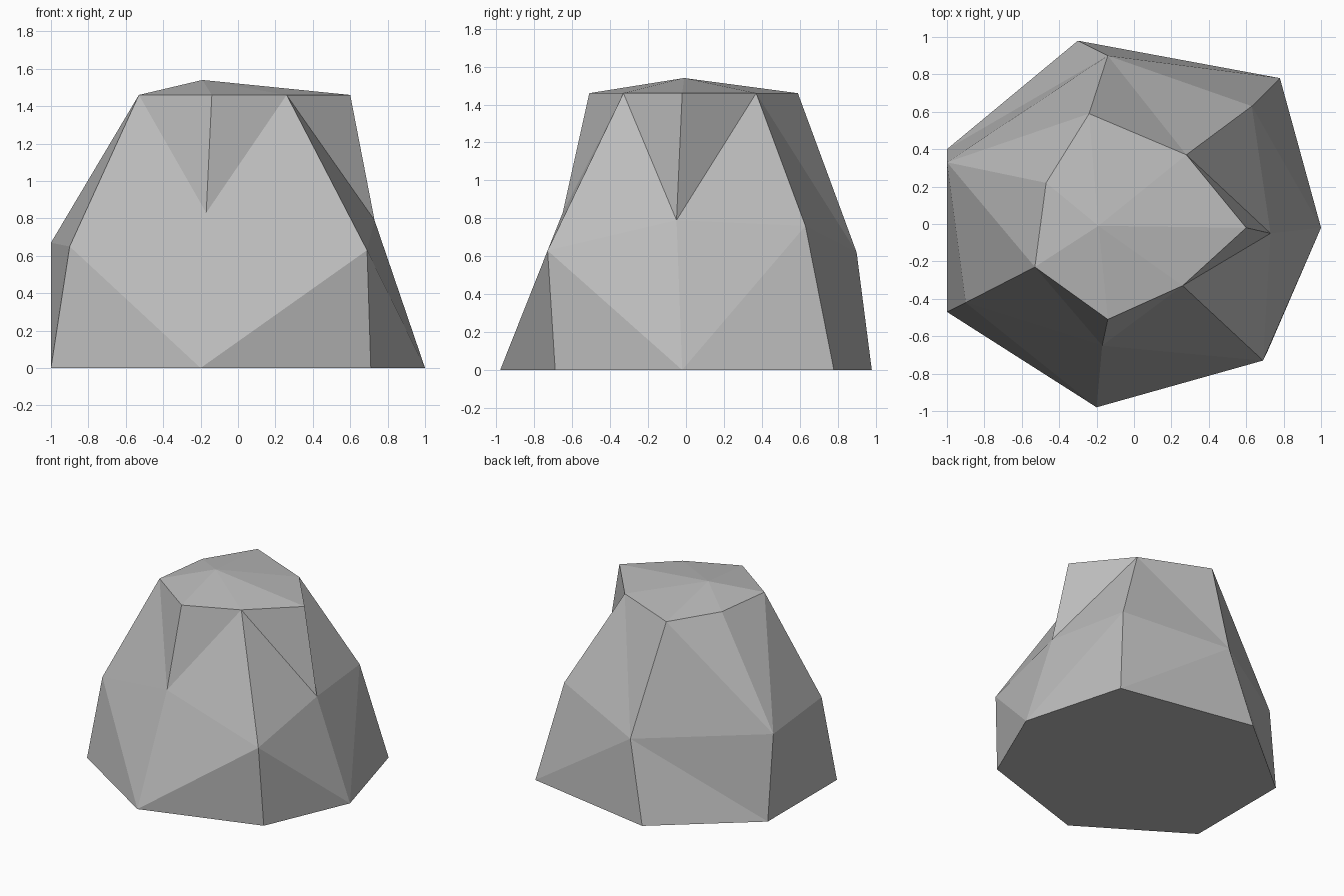
import bpy
import bmesh

cube = bpy.data.objects.get("Cube")
if cube:
    bpy.data.objects.remove(cube, do_unlink=True)

# Stone colour
stone = bpy.data.materials.new("stone_grey")
stone.use_nodes = True
GREY = (0.5, 0.5, 0.5, 1)
stone.diffuse_color = GREY
shader = stone.node_tree.nodes["Principled BSDF"]
shader.inputs["Base Color"].default_value = GREY
shader.inputs["Roughness"].default_value = 0.9

# Seven-sided cross-sections of the boulder, listed in the same order
foot = [(1, -.02, 0), (.71, -.69, 0), (-.2, -.98, 0), (-1, -.47, 0),
        (-1, .4, 0), (-.3, .98, 0), (.78, .78, 0)]
waist = [(.73, -.05, .79), (.69, -.73, .63), (-.17, -.65, .83), (-.9, -.42, .65),
         (-1, .33, .67), (-.14, .9, .62), (.63, .63, .76)]
rim = [(x, y, 1.46) for x, y in
       [(.6, -.02), (.26, -.33), (-.14, -.51), (-.53, -.23),
        (-.47, .22), (-.24, .59), (.28, .37)]]
peak = (-.19, -.01, 1.54)

bm = bmesh.new()
rings = [[bm.verts.new(p) for p in ring] for ring in (foot, waist, rim)]


def facet_band(low, high, leans):
    """Join two rings with triangles; each letter sets which way a facet splits."""
    for i, lean in enumerate(leans):
        j = (i + 1) % len(low)
        a, b, c, d = low[i], low[j], high[j], high[i]
        if lean == "R":
            triangles = (a, b, c), (a, c, d)
        else:
            triangles = (a, b, d), (b, c, d)
        for triangle in triangles:
            bm.faces.new(triangle)


# Sides
facet_band(rings[0], rings[1], "RLRRRLL")
facet_band(rings[1], rings[2], "RLRLRRL")

# Flat underside and shallow peaked cap
bm.faces.new(rings[0])
top = bm.verts.new(peak)
for i, v in enumerate(rings[2]):
    bm.faces.new((v, rings[2][(i + 1) % len(rim)], top))

bmesh.ops.recalc_face_normals(bm, faces=bm.faces[:])
mesh = bpy.data.meshes.new("boulder")
bm.to_mesh(mesh)
bm.free()
mesh.materials.append(stone)
boulder = bpy.data.objects.new("boulder", mesh)
bpy.context.collection.objects.link(boulder)
